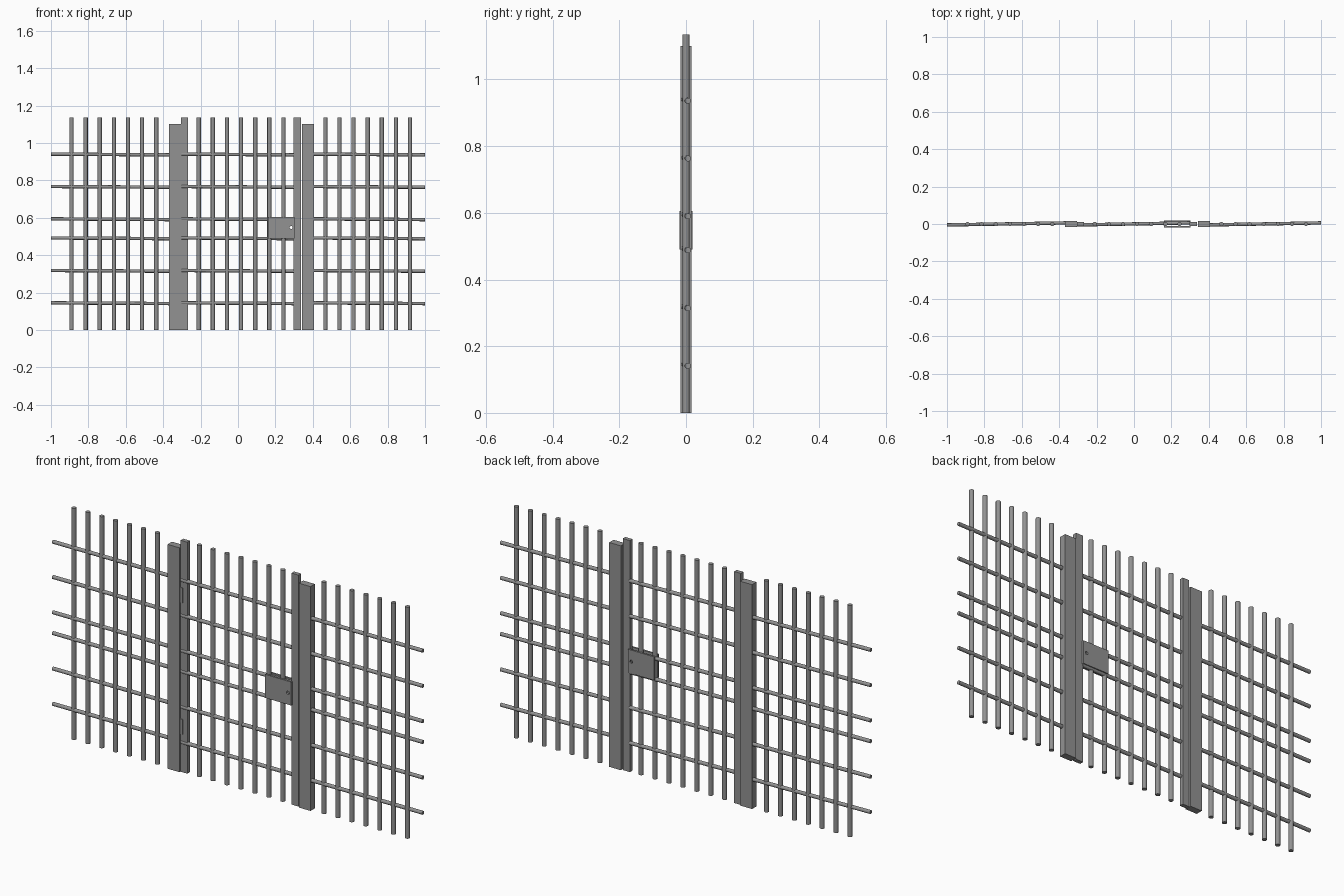
import bpy, bmesh
from mathutils import Vector

if "Cube" in bpy.data.objects:
    bpy.data.objects.remove(bpy.data.objects["Cube"])

# Dark grey metal
metal = bpy.data.materials.new("dark_metal")
metal.diffuse_color = (0.29, 0.29, 0.29, 1)
metal.use_nodes = True
metal.node_tree.nodes["Principled BSDF"].inputs["Base Color"].default_value = metal.diffuse_color


def mesh_object(name, bm):
    me = bpy.data.meshes.new(name)
    bm.to_mesh(me)
    bm.free()
    me.materials.append(metal)
    ob = bpy.data.objects.new(name, me)
    bpy.context.collection.objects.link(ob)
    return ob


def box(name, x0, x1, y0, y1, z0, z1):
    bm = bmesh.new()
    bmesh.ops.create_cube(bm, size=1)
    bmesh.ops.scale(bm, vec=(x1 - x0, y1 - y0, z1 - z0), verts=bm.verts)
    bmesh.ops.translate(bm, vec=((x0 + x1) / 2, (y0 + y1) / 2, (z0 + z1) / 2), verts=bm.verts)
    return mesh_object(name, bm)


def rod(name, a, b, r, sides=16):
    a, b = Vector(a), Vector(b)
    bm = bmesh.new()
    bmesh.ops.create_cone(bm, cap_ends=True, segments=sides, radius1=r, radius2=r,
                          depth=(b - a).length)
    rot = (b - a).to_track_quat('Z', 'Y').to_matrix()
    bmesh.ops.rotate(bm, cent=(0, 0, 0), matrix=rot, verts=bm.verts)
    bmesh.ops.translate(bm, vec=(a + b) / 2, verts=bm.verts)
    for f in bm.faces:
        f.smooth = len(f.verts) == 4
    for e in bm.edges:
        if e.calc_face_angle(0) > 1:
            e.smooth = False
    return mesh_object(name, bm)


TOP = 1.135
RAIL_Z = (0.143, 0.316, 0.49, 0.592, 0.765, 0.938)

# Three sections: name, first bar x, rail start x, rail end x
for section, first, x0, x1 in (("left_fence", -0.89, -1.0, -0.36),
                               ("gate", -0.21, -0.303, 0.30),
                               ("right_fence", 0.467, 0.40, 1.0)):
    for i in range(7):
        x = first + i * 0.0755
        rod(f"{section}_bar_{i}", (x, 0, 0), (x, 0, TOP), 0.0112)
    # rails run slightly from front to back
    for i, z in enumerate(RAIL_Z):
        rod(f"{section}_rail_{i}", (x0, -0.005, z + 0.002), (x1, 0.006, z - 0.002), 0.009)

# Main posts and gate stiles
box("left_post", -0.370, -0.306, -0.017, 0.017, 0, 1.10)
box("right_post", 0.342, 0.405, -0.017, 0.017, 0, 1.10)
box("hinge_stile", -0.304, -0.268, -0.010, 0.010, 0, TOP)
box("latch_stile", 0.297, 0.336, -0.010, 0.010, 0, TOP)

# Hinge leaves
for i, z in enumerate((0.185, 0.83)):
    box(f"hinge_{i}", -0.306, -0.292, -0.013, -0.009, z, z + 0.075)

# Lock plates on both faces, with a keyhole through each
cutter = rod("keyhole_cutter", (0.284, -0.1, 0.548), (0.284, 0.1, 0.548), 0.008)
cutter.hide_render = True
cutter.hide_viewport = True
for name, y0, y1 in (("front_lock_plate", -0.019, -0.010), ("back_lock_plate", 0.010, 0.019)):
    plate = box(name, 0.160, 0.302, y0, y1, 0.49, 0.605)
    cut = plate.modifiers.new("keyhole", 'BOOLEAN')
    cut.operation = 'DIFFERENCE'
    cut.object = cutter
